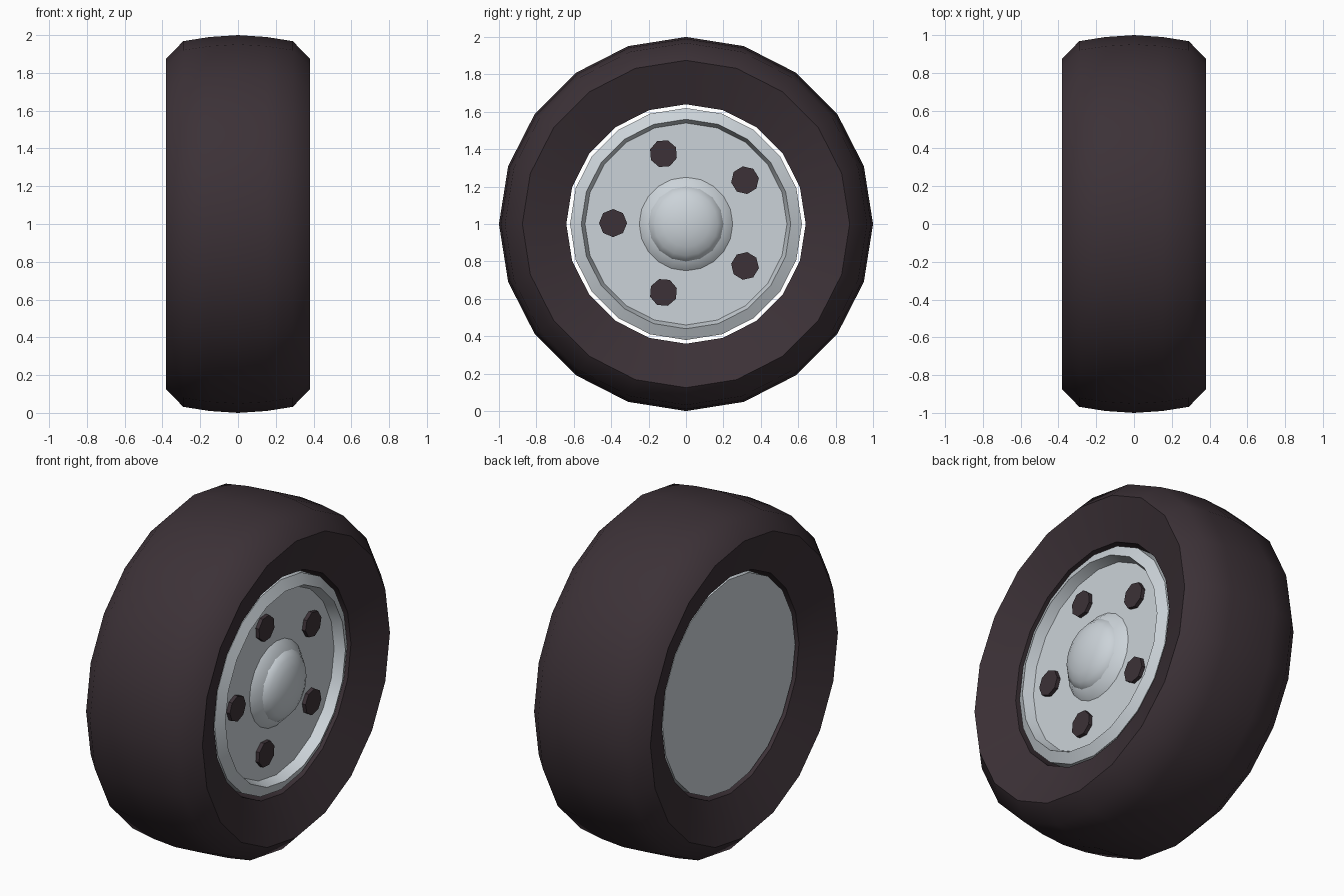
import bpy, bmesh, math

if "Cube" in bpy.data.objects:
    bpy.data.objects.remove(bpy.data.objects["Cube"])


def material(name, rgb):
    m = bpy.data.materials.new(name)
    m.diffuse_color = (*rgb, 1.0)
    m.use_nodes = True
    m.node_tree.nodes["Principled BSDF"].inputs["Base Color"].default_value = m.diffuse_color
    return m


RUBBER = material("dark_rubber", (0.045, 0.031, 0.038))
SILVER = material("silver_metal", (0.60, 0.65, 0.69))


def lathe(name, profile, sides, mat, closed=False, y=0.0, z=1.0, angle=50, turn=0.0):
    """Spin an (x, radius) profile around a horizontal axis parallel to x."""
    bm = bmesh.new()
    rings = []
    for x, r in profile:
        if r == 0:
            rings.append([bm.verts.new((x, y, z))] * sides)
        else:
            rings.append([bm.verts.new((x, y + r * math.sin(a), z + r * math.cos(a)))
                          for a in (turn + math.tau * i / sides for i in range(sides))])
    pairs = list(zip(rings, rings[1:]))
    if closed:
        pairs.append((rings[-1], rings[0]))
    for a, b in pairs:
        for i in range(sides):
            j = (i + 1) % sides
            quad = [a[i], a[j], b[j], b[i]]
            bm.faces.new(list(dict.fromkeys(quad)))
    bmesh.ops.recalc_face_normals(bm, faces=bm.faces)
    mesh = bpy.data.meshes.new(name)
    bm.to_mesh(mesh)
    bm.free()
    mesh.materials.append(mat)
    ob = bpy.data.objects.new(name, mesh)
    bpy.context.collection.objects.link(ob)
    bpy.ops.object.select_all(action='DESELECT')
    ob.select_set(True)
    bpy.context.view_layer.objects.active = ob
    bpy.ops.object.shade_smooth_by_angle(angle=math.radians(angle))
    return ob


# Tyre: rounded tread, chamfered shoulders, sidewalls dished toward the rim
half = [(0.15, 0.99), (0.29, 0.968), (0.38, 0.875), (0.29, 0.64)]
tyre = [(-x, r) for x, r in reversed(half)] + [(0, 1.0)] + half
lathe("tyre", tyre, 20, RUBBER, closed=True)

# Rim: flat back, bevelled lip and recessed outer disc
lathe("rim", [(-0.28, 0), (-0.28, 0.62), (0.28, 0.62), (0.31, 0.56),
              (0.25, 0.54), (0.25, 0)], 20, SILVER)

# Hub: conical flange with a shallow dome
lathe("hub_flange", [(0.24, 0.26), (0.30, 0.20), (0.30, 0)], 20, SILVER)
dome = [(0.27 + 0.10 * math.sin(t), 0.21 * math.cos(t))
        for t in (math.pi / 2 * i / 5 for i in range(5))] + [(0.37, 0)]
lathe("hub_dome", dome, 16, SILVER)

# Ring of five wheel bolts
for k in range(5):
    a = math.pi + math.tau * k / 5
    lathe(f"bolt_{k + 1}", [(0.24, 0.075), (0.272, 0.075), (0.272, 0)], 8, RUBBER,
          y=0.39 * math.cos(a), z=1.005 + 0.39 * math.sin(a), angle=30, turn=a)
